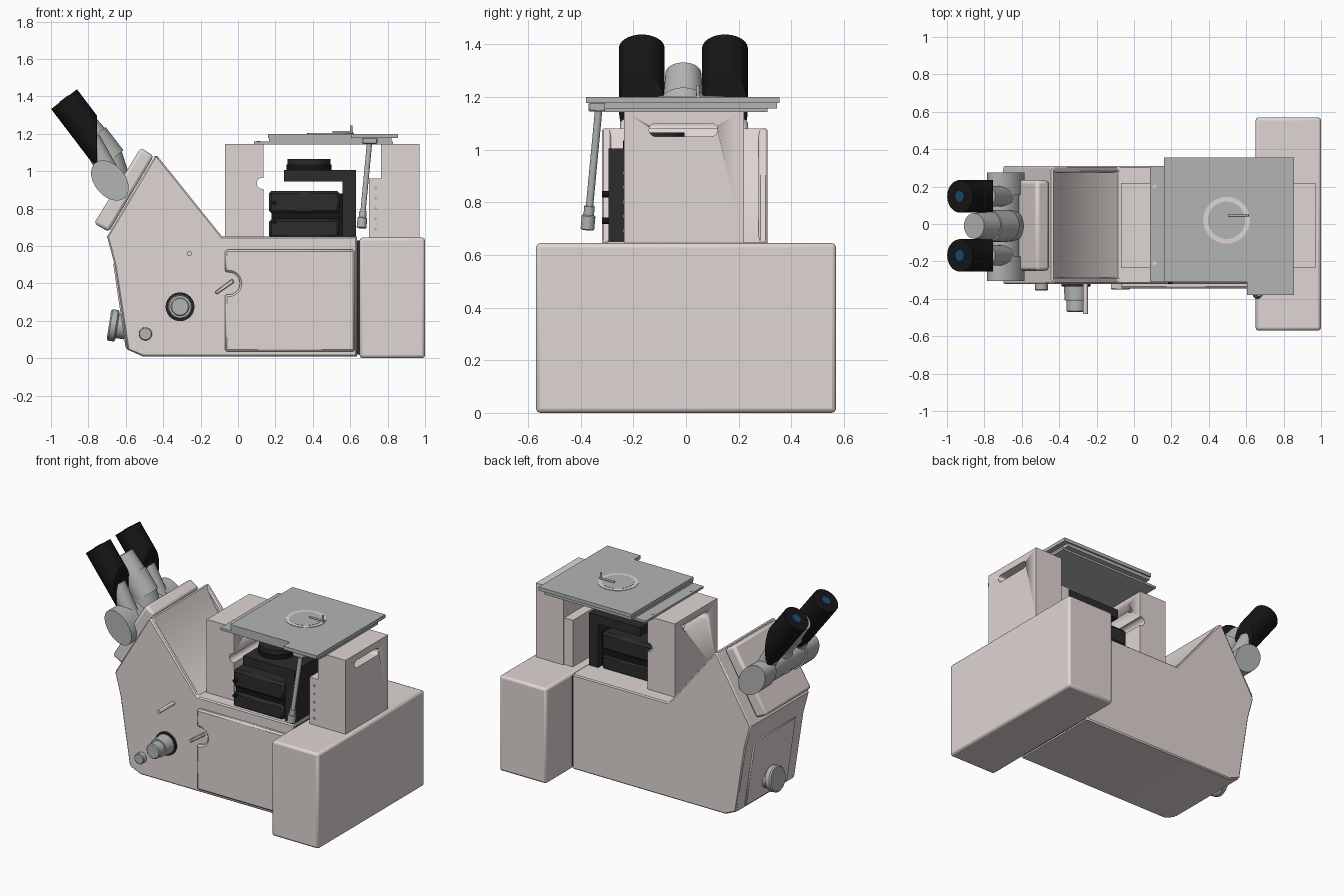
import bpy, bmesh, math
from mathutils import Vector, Matrix

if "Cube" in bpy.data.objects:
    bpy.data.objects.remove(bpy.data.objects["Cube"])


def material(name, r, g, b):
    m = bpy.data.materials.new(name)
    m.diffuse_color = (r, g, b, 1)
    m.use_nodes = True
    m.node_tree.nodes["Principled BSDF"].inputs["Base Color"].default_value = m.diffuse_color
    return m


SHELL = material("shell", 0.74, 0.67, 0.655)
METAL = material("metal", 0.45, 0.46, 0.46)
BLACK = material("black", 0.008, 0.008, 0.009)
DARK = material("dark", 0.025, 0.025, 0.027)
LENS = material("lens", 0.01, 0.07, 0.16)


def finish(name, bm, mat, bevel=0, seg=1):
    bmesh.ops.recalc_face_normals(bm, faces=bm.faces)
    me = bpy.data.meshes.new(name)
    bm.to_mesh(me)
    bm.free()
    ob = bpy.data.objects.new(name, me)
    bpy.context.collection.objects.link(ob)
    me.materials.append(mat)
    bpy.ops.object.select_all(action='DESELECT')
    ob.select_set(True)
    bpy.context.view_layer.objects.active = ob
    bpy.ops.object.shade_smooth_by_angle(angle=math.radians(25))
    if bevel:
        b = ob.modifiers.new("bevel", 'BEVEL')
        b.width, b.segments = bevel, seg
        b.limit_method, b.angle_limit = 'ANGLE', math.radians(30)
    return ob


def prism(name, pts, a, b, mat, bevel=0, axis='Y', seg=1):
    """Extrude a 2D outline from a to b along an axis."""
    put = {'X': lambda p, d: (d, p[0], p[1]),
           'Y': lambda p, d: (p[0], d, p[1]),
           'Z': lambda p, d: (p[0], p[1], d)}[axis]
    bm = bmesh.new()
    lo = [bm.verts.new(put(p, a)) for p in pts]
    hi = [bm.verts.new(put(p, b)) for p in pts]
    bm.faces.new(lo)
    bm.faces.new(hi)
    for i in range(len(pts)):
        j = (i + 1) % len(pts)
        bm.faces.new((lo[i], lo[j], hi[j], hi[i]))
    return finish(name, bm, mat, bevel, seg)


def box(name, x0, x1, y0, y1, z0, z1, mat, bevel=0, seg=1):
    return prism(name, [(x0, z0), (x1, z0), (x1, z1), (x0, z1)], y0, y1, mat, bevel, seg=seg)


def rod(name, p0, p1, r0, mat, r1=None, bevel=0, cut_x=None):
    """Round bar between two points, optionally trimmed by a plane of constant x."""
    p0, p1 = Vector(p0), Vector(p1)
    d = p1 - p0
    mx = Matrix.Translation((p0 + p1) / 2) @ d.to_track_quat('Z', 'Y').to_matrix().to_4x4()
    bm = bmesh.new()
    bmesh.ops.create_cone(bm, cap_ends=True, segments=40, radius1=r0,
                          radius2=r0 if r1 is None else r1, depth=d.length, matrix=mx)
    if cut_x is not None:
        res = bmesh.ops.bisect_plane(bm, geom=bm.verts[:] + bm.edges[:] + bm.faces[:],
                                     plane_co=(cut_x, 0, 0), plane_no=(1, 0, 0), clear_outer=True)
        edges = [e for e in res['geom_cut'] if isinstance(e, bmesh.types.BMEdge)]
        bmesh.ops.edgeloop_fill(bm, edges=edges)
    return finish(name, bm, mat, bevel)


def arc(cx, cz, r, a0, a1, n=16):
    return [(cx + r * math.cos(math.radians(a0 + (a1 - a0) * i / n)),
             cz + r * math.sin(math.radians(a0 + (a1 - a0) * i / n))) for i in range(n + 1)]


def ellipse(cx, cz, a, b, deg, n=48):
    c, s = math.cos(math.radians(deg)), math.sin(math.radians(deg))
    out = []
    for i in range(n):
        u, v = a * math.cos(math.tau * i / n), b * math.sin(math.tau * i / n)
        out.append((cx + u * c - v * s, cz + u * s + v * c))
    return out


def subtract(ob, cutter):
    m = ob.modifiers.new("cut", 'BOOLEAN')
    m.object, m.solver = cutter, 'EXACT'
    bpy.context.view_layer.objects.active = ob
    bpy.ops.object.modifier_apply(modifier=m.name)
    bpy.data.objects.remove(cutter)


# Main body: dished core between two straight-edged side walls
outline = [(-0.085, 0.65), (0.635, 0.65), (0.635, 0.01), (-0.51, 0.01), (-0.59, 0.045),
           (-0.66, 0.50), (-0.70, 0.65), (-0.445, 1.08), (-0.43, 1.08)]
top, low = Vector((-0.43, 1.08)), Vector((-0.085, 0.65))
dish = []
for i in range(1, 14):
    t = i / 14
    p = top.lerp(low, t) + Vector((-0.78, -0.62)) * 0.035 * 4 * t * (1 - t)
    dish.append((p.x, p.y))
prism("body_core", outline + dish, -0.30, 0.29, SHELL)
prism("body_side_front", outline, -0.32, -0.285, SHELL, 0.012)
prism("body_side_back", outline, 0.275, 0.31, SHELL, 0.012)

# Rear housing
box("rear_housing", 0.65, 1.0, -0.57, 0.57, 0, 0.645, SHELL, 0.016, 2)
box("rear_joint", 0.62, 0.66, -0.30, 0.29, 0.02, 0.63, DARK)

# Sloped head plate
prism("head_plate", [(-0.52, 1.125), (-0.45, 1.08), (-0.69, 0.675), (-0.77, 0.72)],
      -0.25, 0.235, SHELL, 0.018, seg=2)

# Pillars with grip slots
left = [(-0.07, 0.64), (0.135, 0.64)] + arc(0.13, 0.935, 0.03, 280, 80) + [(0.135, 1.145), (-0.07, 1.145)]
right = [(0.765, 0.64), (0.97, 0.64), (0.97, 1.145), (0.765, 1.145)]
for name, prof in (("left_pillar", left), ("right_pillar", right)):
    pillar = prism(name, prof, -0.235, 0.22, SHELL)
    slot = arc(0.095, 1.075, 0.025, -90, 90) + arc(-0.115, 1.075, 0.025, 90, 270)
    cutter = prism("slot_cutter", slot, prof[0][0] - 0.1, prof[1][0] + 0.1, SHELL, axis='X')
    cutter.hide_render = True
    subtract(pillar, cutter)
box("connector_panel", 0.70, 0.77, -0.235, 0.21, 0.64, 0.96, SHELL)
for i in range(5):
    z = 0.69 + 0.055 * i
    rod("connector_pin", (0.735, -0.225, z), (0.735, -0.24, z), 0.008, METAL)

# Optics carriage under the stage
box("carriage_base", 0.165, 0.54, -0.295, 0.13, 0.64, 0.745, DARK, 0.015)
box("carriage_gap", 0.18, 0.545, -0.28, 0.12, 0.74, 0.785, BLACK)
box("carriage_block", 0.165, 0.545, -0.295, 0.13, 0.775, 0.895, DARK, 0.015)
prism("carriage_bracket", [(0.56, 0.64), (0.63, 0.64), (0.63, 1.005), (0.245, 1.005),
                           (0.245, 0.945), (0.56, 0.945)], -0.295, 0.14, DARK)
box("carriage_link", 0.53, 0.57, -0.2, 0.1, 0.65, 0.88, BLACK)
rod("turret_disc", (0.38, -0.12, 1.0), (0.38, -0.12, 1.035), 0.12, BLACK)
rod("turret_ring", (0.38, -0.12, 1.03), (0.38, -0.12, 1.065), 0.115, DARK)
for z in (0.73, 0.83):
    rod("carriage_screw", (0.195, -0.29, z), (0.195, -0.32, z), 0.012, BLACK)

# Stage
box("stage_lower_plate", 0.085, 0.83, -0.31, 0.31, 1.143, 1.158, METAL)
box("stage_middle_plate", 0.165, 0.82, -0.31, 0.345, 1.156, 1.177, METAL)
prism("stage_top_plate", [(0.16, -0.31), (0.605, -0.31), (0.605, -0.38), (0.855, -0.38),
                          (0.855, 0.355), (0.16, 0.355)], 1.177, 1.2, METAL, axis='Z')
rod("stage_ring", (0.495, 0.02, 1.19), (0.495, 0.02, 1.203), 0.125, SHELL)
rod("stage_insert", (0.495, 0.02, 1.19), (0.495, 0.02, 1.2045), 0.1, METAL)
rod("specimen_clip", (0.505, 0.045, 1.209), (0.615, 0.045, 1.209), 0.006, METAL)
rod("clip_post", (0.605, 0.045, 1.2), (0.605, 0.045, 1.245), 0.007, METAL)
for y in (-0.21, 0.2):
    rod("stage_screw", (0.11, y, 1.155), (0.11, y, 1.161), 0.01, SHELL)

# Stage drive shaft
a, b = Vector((0.705, -0.33, 1.17)), Vector((0.66, -0.375, 0.695))
box("drive_mount", 0.665, 0.745, -0.37, -0.29, 1.145, 1.18, METAL, 0.005)
rod("drive_shaft", a, b, 0.014, METAL)
rod("drive_knob_upper", a.lerp(b, 0.81), a.lerp(b, 0.89), 0.02, METAL)
rod("drive_knob_lower", a.lerp(b, 0.88), b, 0.026, METAL, bevel=0.004)

# Side door with finger notch and lever
door = arc(-0.05, 0.40, 0.06, -109, 109) + [(-0.07, 0.58), (0.625, 0.58), (0.625, 0.035), (-0.07, 0.035)]
prism("side_door", door, -0.345, -0.31, SHELL, 0.012)
prism("door_lever", [(-0.125, 0.355), (-0.115, 0.34), (-0.02, 0.405), (-0.03, 0.425)],
      -0.35, -0.31, SHELL, 0.004)

# Side controls
rod("focus_collar", (-0.31, -0.31, 0.275), (-0.31, -0.335, 0.275), 0.077, DARK)
rod("focus_knob", (-0.31, -0.33, 0.275), (-0.31, -0.41, 0.275), 0.066, METAL, 0.06)
rod("focus_knob_fine", (-0.31, -0.40, 0.275), (-0.31, -0.47, 0.275), 0.05, METAL, bevel=0.006)
rod("small_dial", (-0.495, -0.31, 0.13), (-0.495, -0.355, 0.13), 0.035, METAL, bevel=0.004)
rod("selector_pin", (-0.26, -0.31, 0.56), (-0.26, -0.48, 0.56), 0.013, SHELL)

# Front face panel and knob
prism("front_panel", [(-0.668, 0.51), (-0.60, 0.05), (-0.58, 0.05), (-0.64, 0.51)],
      -0.23, 0.22, SHELL, 0.008)
rod("front_knob_stem", (-0.60, 0, 0.165), (-0.66, 0, 0.174), 0.065, METAL)
rod("front_knob", (-0.645, 0, 0.172), (-0.69, 0, 0.179), 0.085, METAL, bevel=0.008)

# Viewing head
for name, y0, y1, s in (("head_barrel_front", -0.305, -0.175, 1),
                        ("head_barrel_back", 0.155, 0.275, 1), ("head_barrel_middle", -0.2, 0.18, 0.87)):
    prism(name, ellipse(-0.685, 0.95, 0.122 * s, 0.082 * s, 130), y0, y1, METAL)
rod("head_neck", (-0.665, -0.01, 0.93), (-0.70, -0.01, 1.09), 0.095, METAL, 0.08)
rod("head_tube_base", (-0.68, -0.01, 1.06), (-0.775, -0.01, 1.184), 0.085, METAL)
rod("head_tube", (-0.77, -0.01, 1.178), (-0.855, -0.01, 1.29), 0.078, METAL, 0.068)

# Eyepieces
for y in (0.148, -0.168):
    rod("eyepiece", (-0.70, y, 1.083), (-0.93, y, 1.385), 0.087, BLACK, bevel=0.004, cut_x=-0.755)
    rod("eyepiece_tube", (-0.69, y, 0.99), (-0.79, y, 1.17), 0.055, METAL)
    rod("eyepiece_lens", (-0.92, y, 1.372), (-0.932, y, 1.388), 0.029, LENS)
